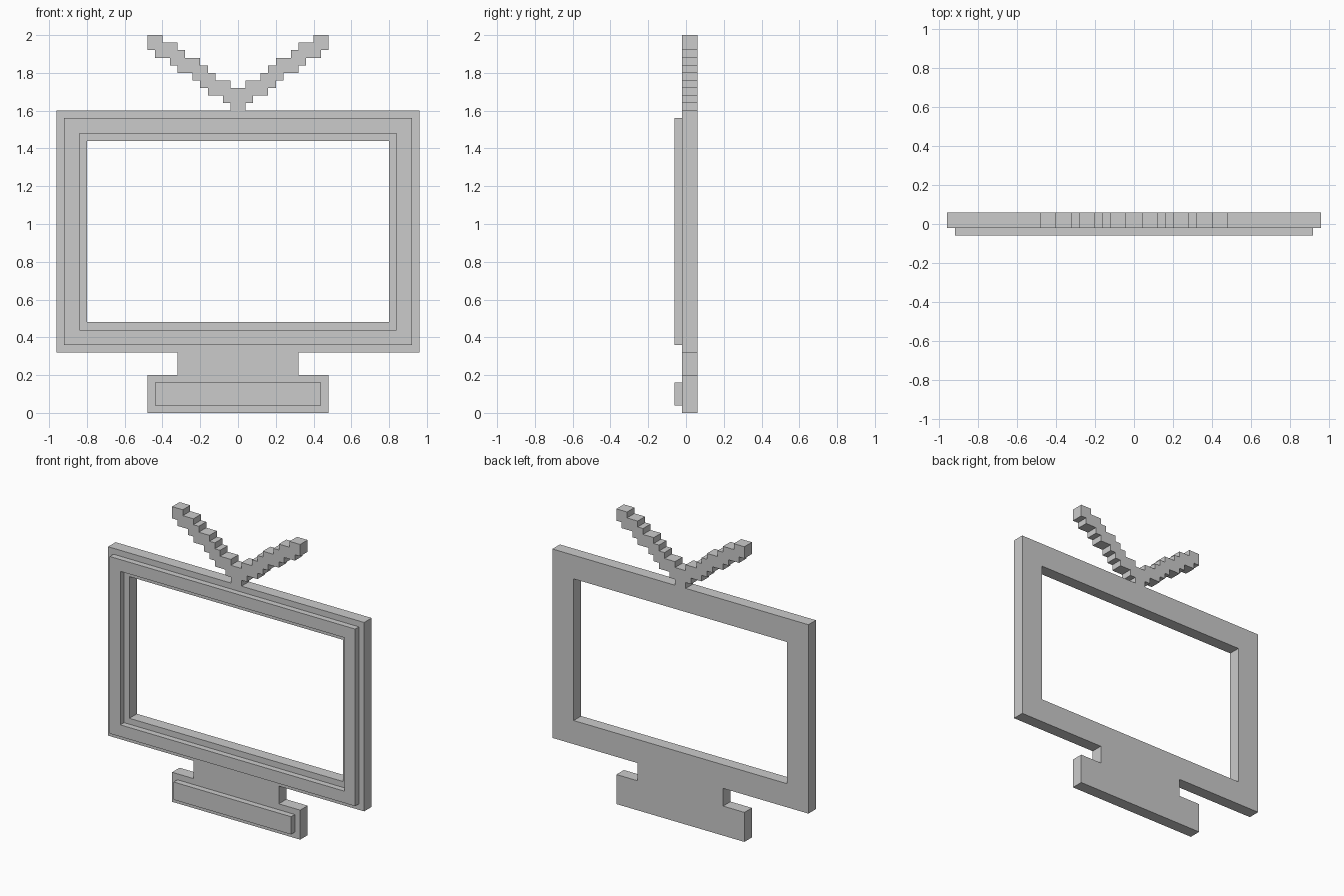
import bpy
import bmesh

if "Cube" in bpy.data.objects:
    bpy.data.objects.remove(bpy.data.objects["Cube"])

U = 0.04              # grid step that all parts snap to
FRONT, BACK = -0.02, 0.06
RAISED = -0.06        # front of the raised trim


def finish(name, bm):
    bmesh.ops.recalc_face_normals(bm, faces=bm.faces)
    mesh = bpy.data.meshes.new(name)
    bm.to_mesh(mesh)
    bm.free()
    obj = bpy.data.objects.new(name, mesh)
    bpy.context.collection.objects.link(obj)
    return obj


def extrude_profile(name, half, y0, y1):
    """Mirror the x >= 0 half of an outline (bottom to top) and extrude it along y."""
    outline = half + [(-x, z) for x, z in reversed(half) if x > 0]
    bm = bmesh.new()
    face = bm.faces.new([bm.verts.new((x, y0, z)) for x, z in outline])
    ext = bmesh.ops.extrude_face_region(bm, geom=[face])
    moved = [v for v in ext["geom"] if isinstance(v, bmesh.types.BMVert)]
    bmesh.ops.translate(bm, verts=moved, vec=(0, y1 - y0, 0))
    return finish(name, bm)


def sweep_frame(name, hx, z0, z1, section):
    """Sweep a closed (inset, y) section around a rectangle."""
    bm = bmesh.new()
    rings = []
    for d, y in section:
        x, lo, hi = hx - d, z0 + d, z1 - d
        rings.append([bm.verts.new((px, y, pz)) for px, pz in
                      ((-x, lo), (x, lo), (x, hi), (-x, hi))])
    for a, b in zip(rings, rings[1:] + rings[:1]):
        for i in range(4):
            j = (i + 1) % 4
            bm.faces.new((a[i], a[j], b[j], b[i]))
    return finish(name, bm)


# Screen frame: outer casing, raised bezel and inner ledge in one section
sweep_frame("screen_frame", 0.96, 0.32, 1.60, [
    (0, BACK), (0, FRONT), (0.04, FRONT), (0.04, RAISED),
    (0.12, RAISED), (0.12, FRONT), (0.16, FRONT), (0.16, BACK)])

# Stand: wide foot with narrower neck
extrude_profile("stand", [(0.48, 0), (0.48, 0.20), (0.32, 0.20), (0.32, 0.32)], FRONT, BACK)

# Raised panel on the foot
extrude_profile("stand_panel", [(0.44, 0.04), (0.44, 0.16)], RAISED, FRONT)

# Stepped V antenna: x positions of each one-step rise along the lower and upper edges
lower_steps = [1, 2, 4, 5, 6, 8, 9, 11, 12]
upper_steps = [1, 3, 4, 5, 7, 8, 10, 12]
half = []
for i, x in enumerate(lower_steps):
    half += [(x * U, (40 + i) * U), (x * U, (41 + i) * U)]
half[-1] = (12 * U, 50 * U)
for i in range(len(upper_steps) - 2, -1, -1):
    half += [(upper_steps[i] * U, (44 + i) * U), (upper_steps[i] * U, (43 + i) * U)]
extrude_profile("antenna", half, FRONT, BACK)
